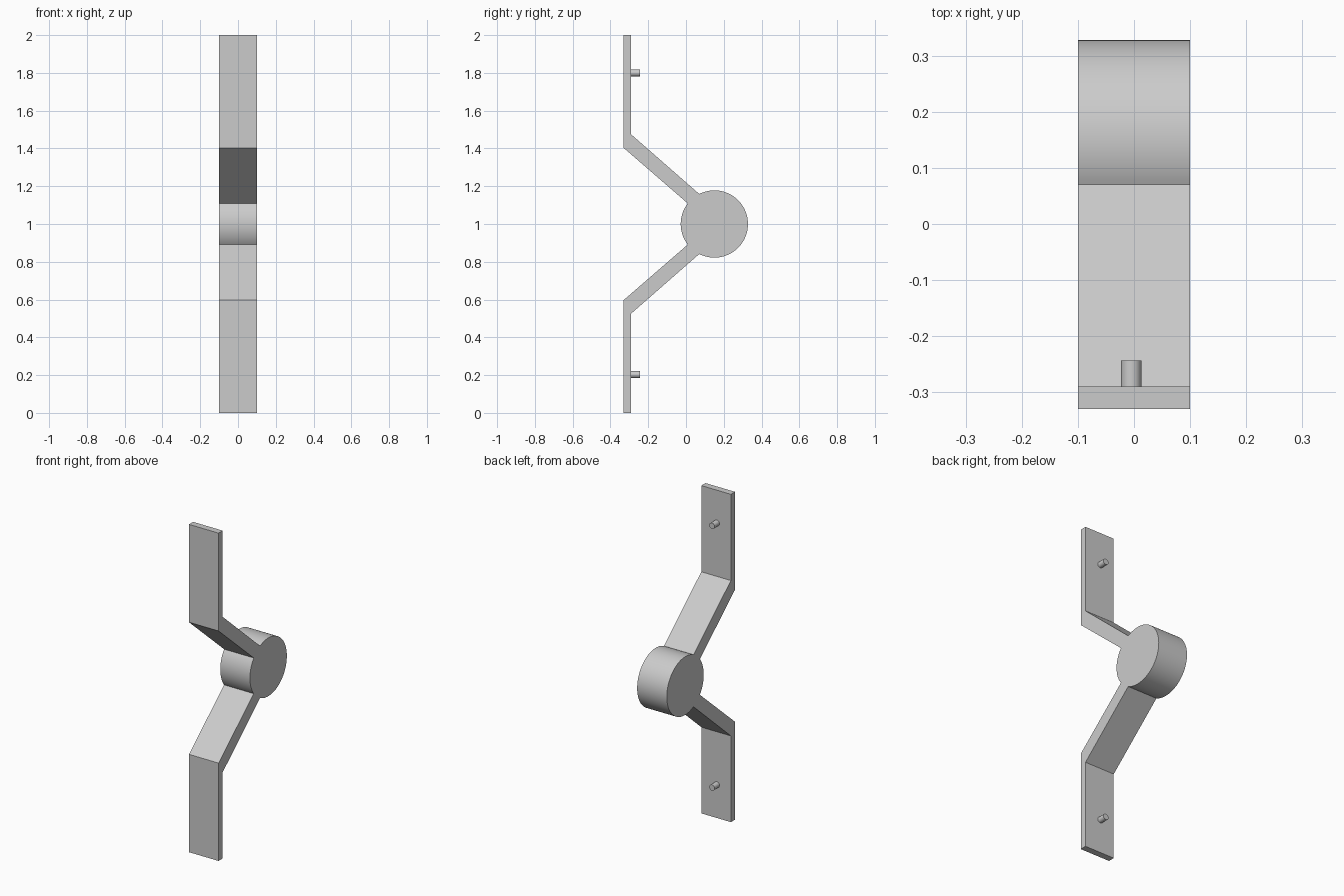
import bpy, bmesh
from math import atan2, cos, sin, pi, radians
from mathutils import Matrix

if "Cube" in bpy.data.objects:
    bpy.data.objects.remove(bpy.data.objects["Cube"])

HALF_W = 0.1            # half width of the strap
CY, CZ, R = 0.15, 1.0, 0.178   # round hub


def finish(bm, name):
    bmesh.ops.recalc_face_normals(bm, faces=bm.faces)
    mesh = bpy.data.meshes.new(name)
    bm.to_mesh(mesh)
    bm.free()
    obj = bpy.data.objects.new(name, mesh)
    bpy.context.collection.objects.link(obj)
    bpy.ops.object.select_all(action='DESELECT')
    obj.select_set(True)
    bpy.context.view_layer.objects.active = obj
    bpy.ops.object.shade_smooth_by_angle(angle=radians(30))
    return obj


def arc(a0, a1, steps):
    return [(CY + R * cos(a0 + (a1 - a0) * i / steps),
             CZ + R * sin(a0 + (a1 - a0) * i / steps)) for i in range(steps + 1)]


# Bracket: strap ends, slanted arms and hub as one extruded side profile
rear = [(-0.33, 2.0), (-0.29, 2.0), (-0.29, 1.474)]      # top end down to the rear bend
front = [(-0.33, 1.403)]                                 # front bend
a_rear = atan2(0.159, 0.07 - CY)                         # arm meets hub, rear side
a_front = atan2(0.109, 0.009 - CY)                       # arm meets hub, front side


def flip(points):
    return [(y, 2 * CZ - z) for y, z in reversed(points)]


profile = (rear + arc(a_rear, -a_rear, 72) + flip(rear) + flip(front)
           + arc(2 * pi - a_front, a_front, 24) + front)

bm = bmesh.new()
face = bm.faces.new([bm.verts.new((-HALF_W, y, z)) for y, z in profile])
ext = bmesh.ops.extrude_face_region(bm, geom=[face], use_keep_orig=True)
bmesh.ops.translate(bm, vec=(2 * HALF_W, 0, 0),
                    verts=[v for v in ext['geom'] if isinstance(v, bmesh.types.BMVert)])
finish(bm, "bracket")

# Pegs on the back of each strap end
for name, z in (("lower_peg", 0.203), ("upper_peg", 1.8)):
    bm = bmesh.new()
    y0, y1 = -0.295, -0.243
    bmesh.ops.create_cone(
        bm, cap_ends=True, segments=32, radius1=0.018, radius2=0.018, depth=y1 - y0,
        matrix=Matrix.Translation((-0.005, (y0 + y1) / 2, z)) @ Matrix.Rotation(pi / 2, 4, 'X'))
    finish(bm, name)
